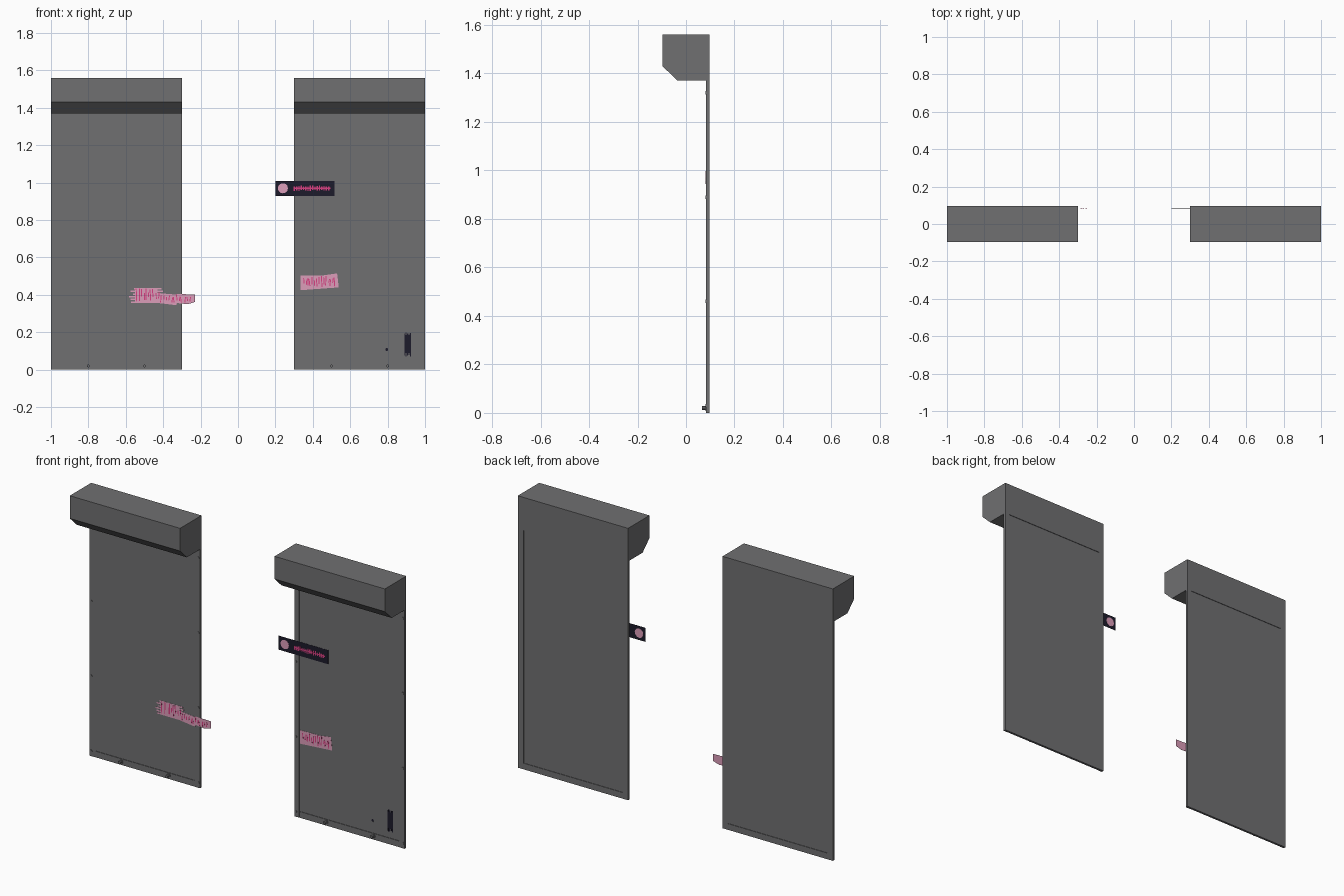
import bpy, bmesh, math, random
from mathutils import Matrix, Vector

random.seed(4)
cube = bpy.data.objects.get("Cube")
if cube:
    bpy.data.objects.remove(cube, do_unlink=True)


def material(name, rgb):
    m = bpy.data.materials.new(name)
    m.use_nodes = True
    m.diffuse_color = (*rgb, 1)
    m.node_tree.nodes["Principled BSDF"].inputs["Base Color"].default_value = (*rgb, 1)
    return m


steel = material("grey steel", (0.16, 0.16, 0.165))
navy = material("dark navy", (0.012, 0.011, 0.024))
pale = material("pale pink", (0.72, 0.34, 0.49))
hot = material("hot pink", (0.68, 0.05, 0.22))


def finish(name, bm, mat):
    bmesh.ops.recalc_face_normals(bm, faces=bm.faces)
    mesh = bpy.data.meshes.new(name)
    bm.to_mesh(mesh)
    bm.free()
    mesh.materials.append(mat)
    obj = bpy.data.objects.new(name, mesh)
    bpy.context.collection.objects.link(obj)
    return obj


def add_prism(bm, points, depth):
    """Extrude a closed loop of 3D points along a depth vector."""
    face = bm.faces.new([bm.verts.new(p) for p in points])
    new = bmesh.ops.extrude_face_region(bm, geom=[face])["geom"]
    bmesh.ops.translate(bm, vec=Vector(depth),
                        verts=[v for v in new if isinstance(v, bmesh.types.BMVert)])
    bm.faces.ensure_lookup_table()
    if not face.is_valid or len(face.link_loops if hasattr(face, "link_loops") else face.loops) == 0:
        return
    # keep the starting cap closed
    if all(e.is_manifold for e in face.edges):
        return
    

def box(name, x, y, z, mat=steel):
    bm = bmesh.new()
    bmesh.ops.create_cube(bm, size=1)
    for v in bm.verts:
        v.co = [lo + (c + 0.5) * (hi - lo) for c, (lo, hi) in zip(v.co, (x, y, z))]
    return finish(name, bm, mat)


def plates(name, loops, mat, front, thick=0.001):
    """Thin flat plates facing the front, one per loop of (x, z) points."""
    bm = bmesh.new()
    for loop in loops:
        add_prism(bm, [(px, front, pz) for px, pz in loop], (0, thick, 0))
    return finish(name, bm, mat)


def rect(x0, x1, z0, z1, lean=0):
    return [(x0, z0), (x1, z0), (x1 + lean, z1), (x0 + lean, z1)]


def disc(cx, cz, r, sides=12):
    return [(cx + r * math.cos(math.tau * i / sides), cz + r * math.sin(math.tau * i / sides))
            for i in range(sides)]


def studs(name, spots, radius, front, back):
    bm = bmesh.new()
    for x, z in spots:
        place = Matrix.Translation((x, (front + back) / 2, z)) @ Matrix.Rotation(math.pi / 2, 4, "X")
        bmesh.ops.create_cone(bm, cap_ends=True, segments=8, radius1=radius, radius2=radius,
                              depth=back - front, matrix=place)
    return finish(name, bm, steel)


# Two matching roller shutters
BACK, FRAME, TOP = 0.097, 0.083, 1.37
for side, cx in (("right", -0.65), ("left", 0.65)):
    x0, x1 = cx - 0.35, cx + 0.35
    # Housing with a chamfered lower front edge
    profile = [(BACK, TOP), (-0.035, TOP), (-BACK, 1.43), (-BACK, 1.56), (BACK, 1.56)]
    bm = bmesh.new()
    add_prism(bm, [(x0, y, z) for y, z in profile], (x1 - x0, 0, 0))
    finish(side + "_housing", bm, steel)
    # Curtain, guide rails and bottom bar
    box(side + "_curtain", (x0 + 0.02, x1 - 0.02), (0.087, 0.094), (0.01, TOP + 0.01))
    for end, a in (("outer", x0), ("inner", x1 - 0.03)):
        box(f"{side}_{end}_rail", (a, a + 0.03), (FRAME, BACK), (0, TOP))
        lip = a + 0.03 if a == x0 else a - 0.006
        box(f"{side}_{end}_rail_lip", (lip, lip + 0.006), (0.085, 0.0955), (0, TOP))
    box(side + "_bottom_bar", (x0 + 0.03, x1 - 0.03), (0.084, BACK), (0, 0.035))
    # Fasteners on the rails and the bar
    studs(side + "_rail_screws", [(x, z) for x in (x0 + 0.01, x1 - 0.01)
                                  for z in (0.03, 0.46, 0.89, 1.32)], 0.007, 0.080, FRAME + 0.002)
    spots = [(cx - 0.15, 0.02), (cx + 0.15, 0.02)]
    studs(side + "_bar_bolts", spots, 0.008, 0.066, 0.086)
    studs(side + "_bar_washers", spots, 0.013, 0.081, 0.086)

# Sign with a round badge and a band of abstract marks
plates("sign_plate", [rect(0.20, 0.515, 0.93, 1.01)], navy, 0.0815, 0.0012)
plates("sign_badge", [disc(0.24, 0.97, 0.027)], pale, 0.0805, 0.003)
marks = [rect(0.298, 0.495, 0.967, 0.973)]
for i in range(16):
    x = 0.298 + i * 0.0122
    marks.append(rect(x, x + 0.007, 0.955 + random.uniform(0, 0.006), 0.978 + random.uniform(0, 0.008)))
plates("sign_marks", marks, hot, 0.0805, 0.0008)


def strokes(count, x0, x1, z0, z1):
    """Uneven upright paint strokes inside a box."""
    out = []
    for i in range(count):
        x = x0 + (x1 - x0) * (i + random.uniform(0, 0.5)) / count
        low = z0 + random.uniform(0, 0.4) * (z1 - z0)
        high = z1 - random.uniform(0, 0.35) * (z1 - z0)
        out.append(rect(x, x + 0.005, low, high, random.uniform(-0.005, 0.005)))
    return out


# Paint splash on the left shutter
plates("left_splash", [[(0.335, 0.425), (0.538, 0.44), (0.535, 0.475), (0.53, 0.515),
                        (0.46, 0.505), (0.335, 0.503)]], pale, 0.0845)
plates("left_splash_strokes", strokes(15, 0.345, 0.525, 0.44, 0.502), hot, 0.0837, 0.0007)

# Paint splash on the right shutter, ragged at its outer end
ragged = []
for i in range(6):
    z = 0.357 + i * 0.0145
    ragged.append(rect(-0.575 + random.uniform(-0.008, 0.02), -0.40 - random.uniform(0, 0.02), z, z + 0.008))
ragged.append(rect(-0.55, -0.43, 0.36, 0.43))
ragged.append([(-0.43, 0.357), (-0.33, 0.345), (-0.315, 0.40), (-0.43, 0.41)])
ragged.append([(-0.33, 0.357), (-0.27, 0.35), (-0.23, 0.362), (-0.23, 0.402), (-0.33, 0.405)])
plates("right_splash", ragged, pale, 0.0822)
plates("right_splash_strokes", strokes(10, -0.545, -0.42, 0.362, 0.435)
       + strokes(12, -0.42, -0.25, 0.358, 0.402), hot, 0.0815, 0.0006)

# Dark drips low on the left shutter
drips = [rect(0.89, 0.925, 0.09, 0.135), rect(0.893, 0.922, 0.135, 0.185), disc(0.795, 0.108, 0.008, 6)]
for i in range(5):
    x = 0.889 + i * 0.0075
    drips.append(rect(x, x + 0.005, 0.07 + random.uniform(0, 0.01), 0.20 - random.uniform(0, 0.012)))
plates("dark_drips", drips, navy, 0.0845)
